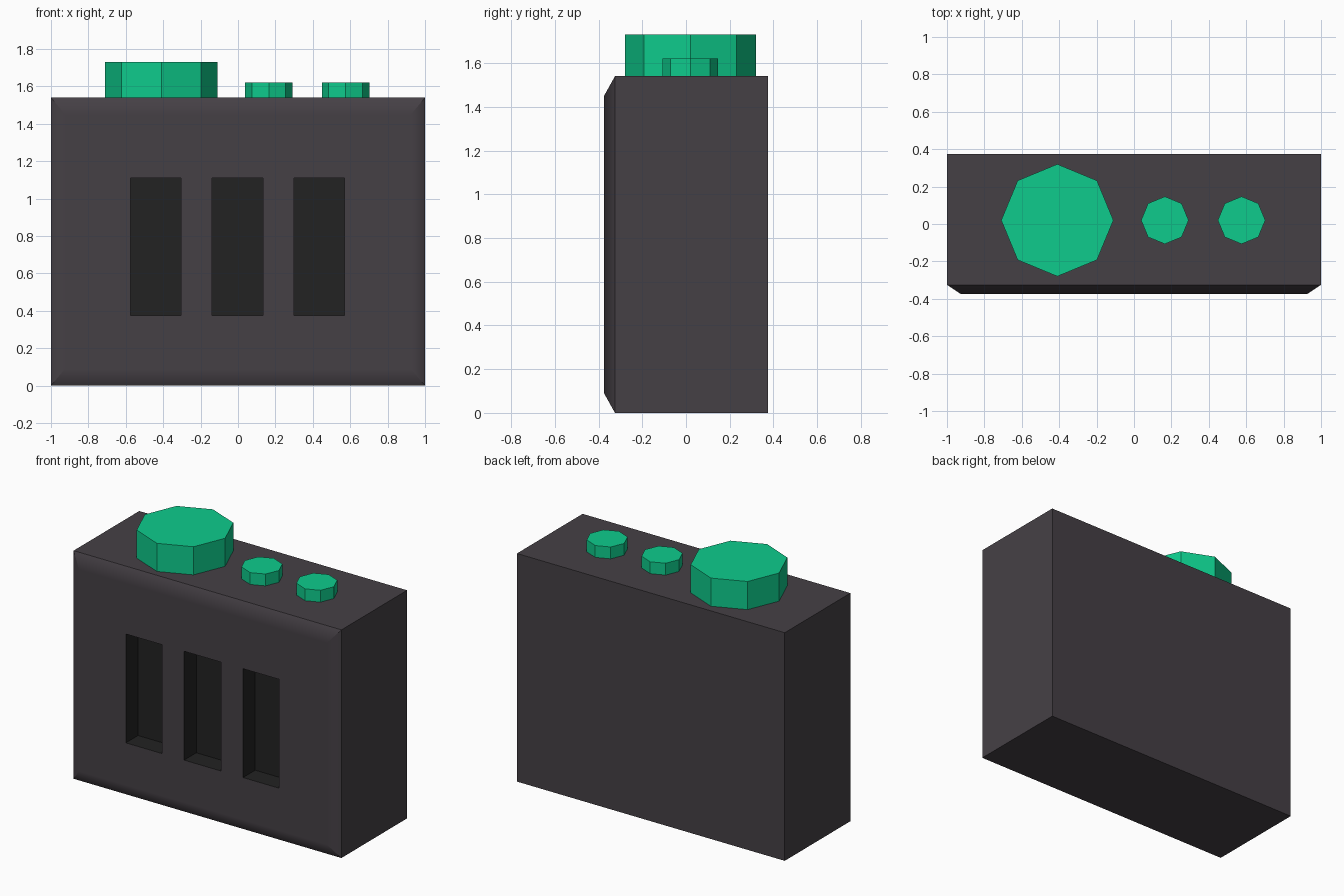
import bpy, bmesh, math
from mathutils import Vector

if "Cube" in bpy.data.objects:
    bpy.data.objects.remove(bpy.data.objects["Cube"])


def material(name, rgb):
    m = bpy.data.materials.new(name)
    m.diffuse_color = (*rgb, 1)
    m.use_nodes = True
    m.node_tree.nodes["Principled BSDF"].inputs["Base Color"].default_value = m.diffuse_color
    return m


CHARCOAL = material("charcoal", (0.060, 0.051, 0.060))
BLACK = material("slot_black", (0.016, 0.016, 0.016))
GREEN = material("green", (0.0044, 0.60, 0.262))

TOP, BACK, FRONT, SHOULDER = 1.54, 0.375, -0.375, -0.325
SLOTS = [(-0.575, -0.305), (-0.14, 0.135), (0.30, 0.57)]
SLOT_Z = (0.375, 1.11)
SLOT_DEPTH = 0.13


def add_object(name, bm, mats):
    mesh = bpy.data.meshes.new(name)
    bm.to_mesh(mesh)
    bm.free()
    for m in mats:
        mesh.materials.append(m)
    ob = bpy.data.objects.new(name, mesh)
    bpy.context.collection.objects.link(ob)
    return ob


def on_front(f):
    return all(abs(v.co.y - FRONT) < 1e-5 for v in f.verts)


# Box body
bm = bmesh.new()
bmesh.ops.create_cube(bm, size=1)
for v in bm.verts:
    v.co = (v.co.x * 2, BACK if v.co.y > 0 else SHOULDER, (v.co.z + 0.5) * TOP)

# Bevelled front border
front = min(bm.faces, key=lambda f: f.calc_center_median().y)
bmesh.ops.inset_individual(bm, faces=[front], thickness=0.05)
for v in front.verts:
    v.co = (math.copysign(0.925, v.co.x), FRONT, 0.09 if v.co.z < TOP / 2 else 1.45)

# Cut the front panel along the slot outlines
cuts = [((x, 0, 0), (1, 0, 0)) for pair in SLOTS for x in pair]
cuts += [((0, 0, z), (0, 0, 1)) for z in SLOT_Z]
for co, no in cuts:
    faces = [f for f in bm.faces if on_front(f)]
    edges = list({e for f in faces for e in f.edges})
    verts = list({v for f in faces for v in f.verts})
    bmesh.ops.bisect_plane(bm, geom=verts + edges + faces, plane_co=co, plane_no=no)

# Sink the three slots
for x0, x1 in SLOTS:
    cell = [f for f in bm.faces if on_front(f)
            and x0 < f.calc_center_median().x < x1
            and SLOT_Z[0] < f.calc_center_median().z < SLOT_Z[1]]
    floor = bmesh.ops.extrude_discrete_faces(bm, faces=cell)["faces"][0]
    bmesh.ops.translate(bm, verts=list(floor.verts), vec=(0, SLOT_DEPTH, 0))
    floor.material_index = 1
    for e in floor.edges:
        for f in e.link_faces:
            f.material_index = 1
bmesh.ops.recalc_face_normals(bm, faces=bm.faces[:])
for f in bm.faces:
    f.smooth = True
body = add_object("body", bm, [CHARCOAL, BLACK])

# Bevel shading blends softly into the flat front, all other edges stay sharp
mesh = body.data
normals = [Vector()] * len(mesh.loops)
for p in mesh.polygons:
    bevel = p.normal.y < -0.3 and p.material_index == 0
    for li in p.loop_indices:
        y = mesh.vertices[mesh.loops[li].vertex_index].co.y
        soft = bevel and abs(y - FRONT) < 1e-4
        normals[li] = Vector((0, -1, 0)) if soft else p.normal.copy()
mesh.normals_split_custom_set(normals)


# Eight-sided buttons on the top
def button(name, x, radius, height):
    bm = bmesh.new()
    bmesh.ops.create_cone(bm, cap_ends=True, segments=8, radius1=radius,
                          radius2=radius, depth=height)
    ob = add_object(name, bm, [GREEN])
    ob.location = (x, 0.02, TOP + height / 2)


button("large_button", -0.41, 0.30, 0.19)
button("small_button_left", 0.165, 0.127, 0.08)
button("small_button_right", 0.575, 0.127, 0.08)
